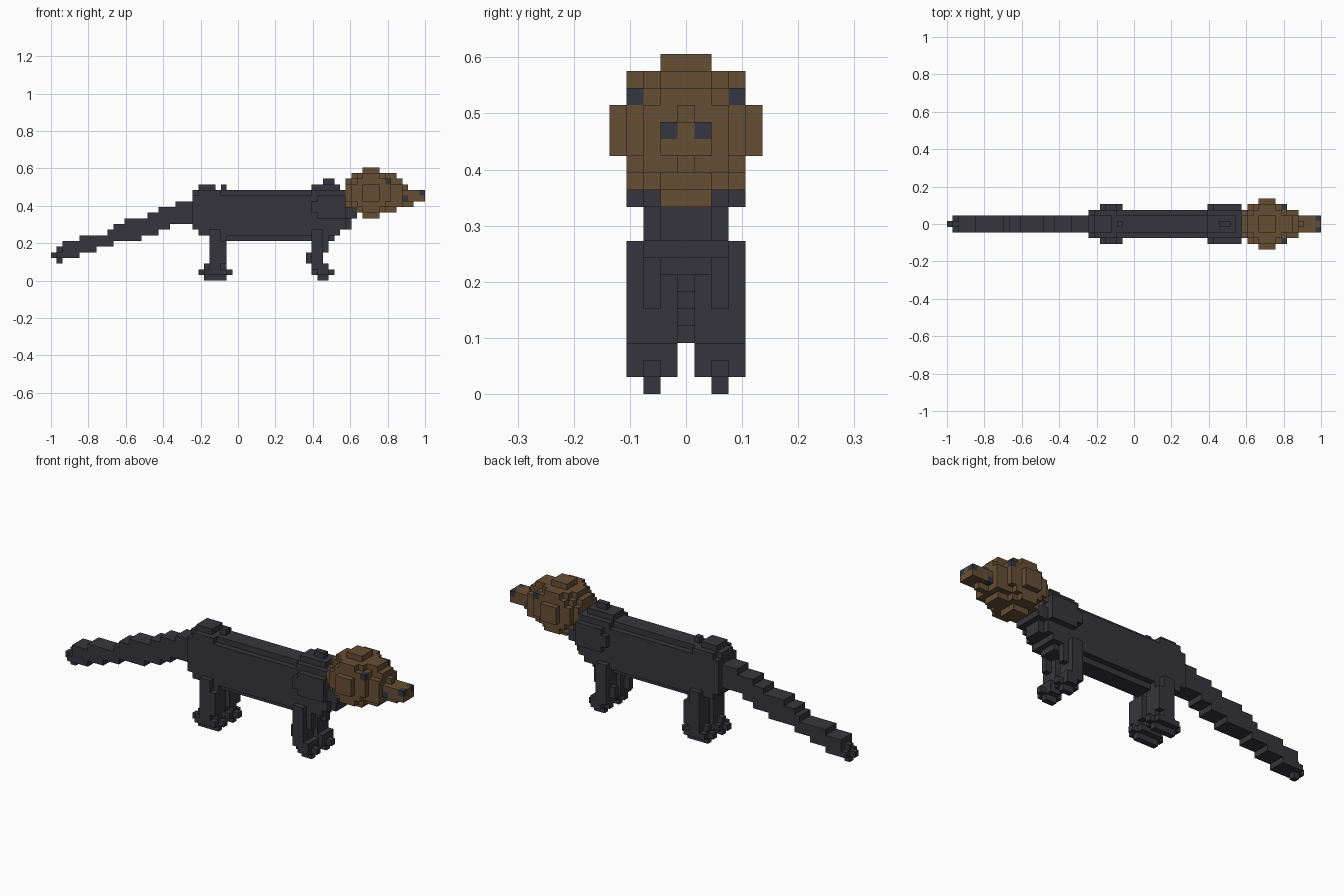
import bpy, bmesh
from mathutils import Vector

cube = bpy.data.objects.get("Cube")
if cube:
    bpy.data.objects.remove(cube, do_unlink=True)

V = 2 / 66          # size of one block
claimed = set()     # cells already used, so that parts never overlap


def material(name, rgb):
    m = bpy.data.materials.new(name)
    m.use_nodes = True
    m.diffuse_color = (*rgb, 1)
    bsdf = next(n for n in m.node_tree.nodes if n.type == 'BSDF_PRINCIPLED')
    bsdf.inputs["Base Color"].default_value = (*rgb, 1)
    return m


DARK = material("charcoal fur", (0.037, 0.036, 0.045))
BROWN = material("brown fur", (0.133, 0.077, 0.035))
EYE = material("dark blue grey", (0.035, 0.038, 0.053))


def box(x0, x1, y0, y1, z0, z1):
    """Cells from x0 to x1 and z0 to z1 (ends excluded), y0 to y1 (included)."""
    return {(x, y, z) for x in range(x0, x1) for y in range(y0, y1 + 1) for z in range(z0, z1)}


def mid(x0, x1, half, z0, z1):
    return box(x0, x1, -half, half, z0, z1)


def part(name, cells, mat):
    """Outer skin of a group of block cells, as one mesh."""
    cells = cells - claimed
    claimed.update(cells)
    bm = bmesh.new()
    verts = {}

    def vert(p):
        if p not in verts:
            verts[p] = bm.verts.new(((p[0] - 33) * V, (p[1] - 0.5) * V, p[2] * V))
        return verts[p]

    for c in sorted(cells):
        for axis in range(3):
            u, w = (axis + 1) % 3, (axis + 2) % 3
            for side in (0, 1):
                n = list(c)
                n[axis] += 2 * side - 1
                if tuple(n) in cells:
                    continue
                loop = []
                for a, b in ((0, 0), (1, 0), (1, 1), (0, 1)):
                    p = list(c)
                    p[axis] += side
                    p[u] += a
                    p[w] += b
                    loop.append(vert(tuple(p)))
                bm.faces.new(loop if side else loop[::-1])
    me = bpy.data.meshes.new(name)
    bm.to_mesh(me)
    bm.free()
    me.materials.append(mat)
    ob = bpy.data.objects.new(name, me)
    bpy.context.collection.objects.link(ob)
    # shift from cell corners so that the middle cell straddles y = 0
    return ob


def pair(name, cells, mat):
    """The same cells on the left-hand (y > 0) and right-hand side."""
    part(name + "_back", cells, mat)
    part(name + "_front", {(x, -y, z) for x, y, z in cells}, mat)


# Eyes, nostrils and mouth corners
pair("eye", {(59, 3, 17)}, EYE)
pair("nostril", {(65, 1, 15)}, EYE)
pair("mouth_corner", {(62, 1, 14)}, EYE)

# Head: a block ball with a flat cap on each side
head = {(56 + x, y, 15 + z) for x in range(-4, 5) for y in range(-4, 5) for z in range(-4, 5)
        if x * x + y * y + z * z <= 19}
head |= mid(52, 53, 2, 14, 17) | mid(52, 53, 1, 13, 18)
head |= mid(59, 60, 3, 14, 17)
part("head", head, BROWN)

# Muzzle and nose
muzzle = mid(60, 62, 2, 13, 17) | mid(60, 62, 1, 17, 18) | mid(60, 61, 1, 12, 19)
part("muzzle", muzzle, BROWN)
part("nose", mid(62, 66, 1, 14, 16) | mid(62, 63, 0, 16, 17) | mid(62, 64, 0, 13, 14), BROWN)

# Trunk with narrower back and belly rows
trunk = mid(25, 51, 2, 9, 15) | mid(26, 51, 2, 8, 9) | mid(25, 51, 1, 15, 16) | mid(31, 50, 1, 7, 8)
part("trunk", trunk, DARK)

# Chest and neck
part("chest", mid(51, 52, 2, 9, 14) | mid(52, 53, 1, 9, 13) | mid(52, 54, 2, 11, 13), DARK)

# Shoulders and back bumps
shoulder = mid(46, 52, 3, 12, 14) | mid(47, 52, 3, 11, 15) | mid(46, 52, 2, 14, 16)
shoulder |= mid(46, 51, 1, 16, 17) | mid(48, 50, 0, 17, 18)
part("shoulders", shoulder, DARK)
part("hip_bump", mid(26, 29, 1, 16, 17) | mid(30, 31, 0, 16, 17) | mid(26, 30, 2, 15, 16), DARK)

# Hind legs: thigh, shank, cross-shaped foot
hind = box(28, 30, 1, 3, 2, 9) | box(27, 31, 2, 2, 2, 3) | box(28, 31, 2, 2, 3, 8) | box(30, 31, 1, 3, 3, 7)
hind |= box(27, 31, 1, 3, 1, 2) | box(26, 32, 2, 2, 1, 2) | box(27, 31, 2, 2, 0, 1)
pair("hind_leg", hind, DARK)

# Fore legs: thigh, knee, foot
fore = box(46, 48, 1, 3, 5, 9) | box(46, 49, 2, 2, 5, 9) | box(46, 48, 1, 3, 2, 5) | box(45, 46, 2, 2, 3, 5)
fore |= box(47, 49, 1, 3, 1, 3) | box(46, 50, 2, 2, 1, 2) | box(47, 49, 2, 2, 0, 1)
pair("fore_leg", fore, DARK)

# Tail: stepped segments (start, end, bottom, top)
tail = mid(0, 1, 0, 4, 5) | mid(1, 2, 0, 3, 6)
for x0, x1, z0, z1 in ((1, 2, 4, 5), (2, 5, 4, 7), (5, 8, 5, 8), (8, 10, 6, 8), (10, 11, 6, 9),
                       (11, 13, 7, 10), (13, 16, 7, 11), (16, 17, 8, 11), (17, 19, 8, 12),
                       (19, 21, 9, 13), (21, 22, 10, 13), (22, 25, 10, 14)):
    tail |= mid(x0, x1, 1, z0, z1)
part("tail", tail, DARK)
